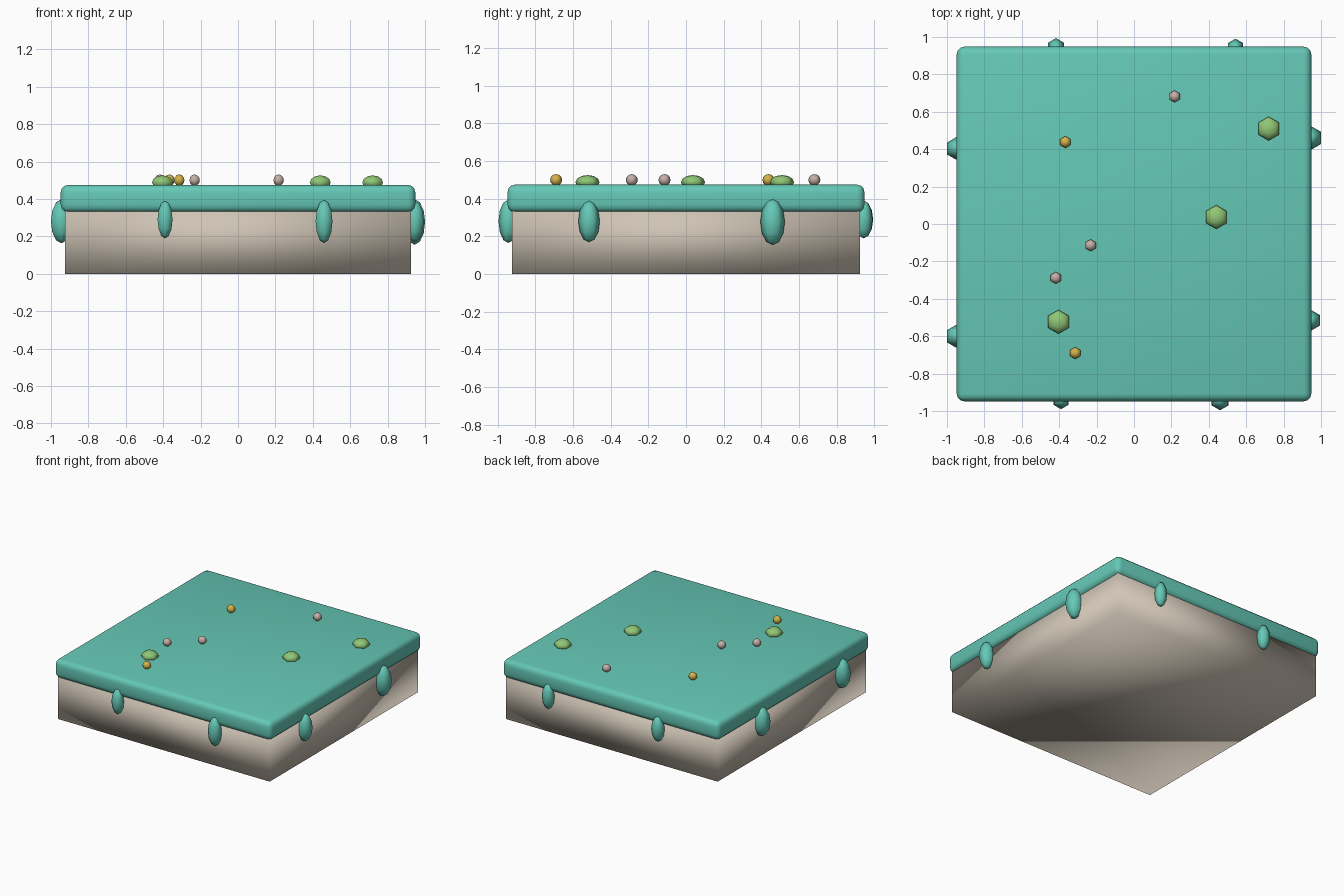
import bpy
import bmesh
from mathutils import Matrix

cube = bpy.data.objects.get("Cube")
if cube:
    bpy.data.objects.remove(cube, do_unlink=True)


def material(name, rgb):
    mat = bpy.data.materials.new(name)
    mat.use_nodes = True
    colour = (*rgb, 1)
    mat.diffuse_color = colour
    mat.node_tree.nodes["Principled BSDF"].inputs["Base Color"].default_value = colour
    return mat


TEAL = material("teal", (0.13, 0.58, 0.47))
CREAM = material("cream", (0.62, 0.55, 0.46))
GREEN = material("leaf green", (0.28, 0.57, 0.18))
GOLD = material("gold", (0.66, 0.45, 0.07))
PINK = material("dusty pink", (0.56, 0.43, 0.38))


def finish(name, bm, mat):
    for face in bm.faces:
        face.smooth = True
    mesh = bpy.data.meshes.new(name)
    bm.to_mesh(mesh)
    bm.free()
    mesh.materials.append(mat)
    obj = bpy.data.objects.new(name, mesh)
    bpy.context.collection.objects.link(obj)
    return obj


def box(name, half, bottom, top, mat):
    bm = bmesh.new()
    size = Matrix.Diagonal((2 * half, 2 * half, top - bottom, 1))
    move = Matrix.Translation((0, 0, (bottom + top) / 2))
    bmesh.ops.create_cube(bm, size=1, matrix=move @ size)
    return finish(name, bm, mat)


def blob(name, centre, radius, half_height, mat):
    # Six-sided ball, stretched or flattened along z
    bm = bmesh.new()
    bmesh.ops.create_uvsphere(bm, u_segments=6, v_segments=6, radius=1)
    bm.transform(Matrix.Translation(centre) @ Matrix.Diagonal((radius, radius, half_height, 1)))
    return finish(name, bm, mat)


# Base block and rounded icing slab
box("base_block", 0.925, 0, 0.36, CREAM)
slab = box("top_slab", 0.948, 0.328, 0.475, TEAL)
bevel = slab.modifiers.new("rounded_edges", 'BEVEL')
bevel.width = 0.04
bevel.segments = 3

# Drips hanging over each side: position along side, radius, half height, centre z
EDGE = 0.944
drips = {
    "front": [(-0.39, 0.046, 0.1, 0.29), (0.46, 0.052, 0.115, 0.28)],
    "back": [(-0.417, 0.05, 0.1, 0.29), (0.543, 0.047, 0.1, 0.29)],
    "left": [(-0.515, 0.057, 0.11, 0.28), (0.46, 0.065, 0.122, 0.277)],
    "right": [(-0.6, 0.065, 0.117, 0.28), (0.404, 0.064, 0.115, 0.283)],
}
for side, items in drips.items():
    for i, (along, radius, half, z) in enumerate(items, 1):
        edge = EDGE if side in ("back", "left") else -EDGE
        x, y = (along, edge) if side in ("front", "back") else (edge, along)
        blob(f"{side}_drip_{i}", (x, y, z), radius, half, TEAL)

# Flattened green tufts
for i, (x, y) in enumerate([(0.72, 0.51), (0.44, 0.037), (-0.404, -0.523)], 1):
    blob(f"green_tuft_{i}", (x, y, 0.488), 0.064, 0.038, GREEN)

# Small round sprinkles
for i, (x, y) in enumerate([(-0.367, 0.438), (-0.314, -0.69)], 1):
    blob(f"gold_sprinkle_{i}", (x, y, 0.5), 0.032, 0.031, GOLD)
for i, (x, y) in enumerate([(0.217, 0.682), (-0.232, -0.114), (-0.418, -0.288)], 1):
    blob(f"pink_sprinkle_{i}", (x, y, 0.5), 0.032, 0.031, PINK)
